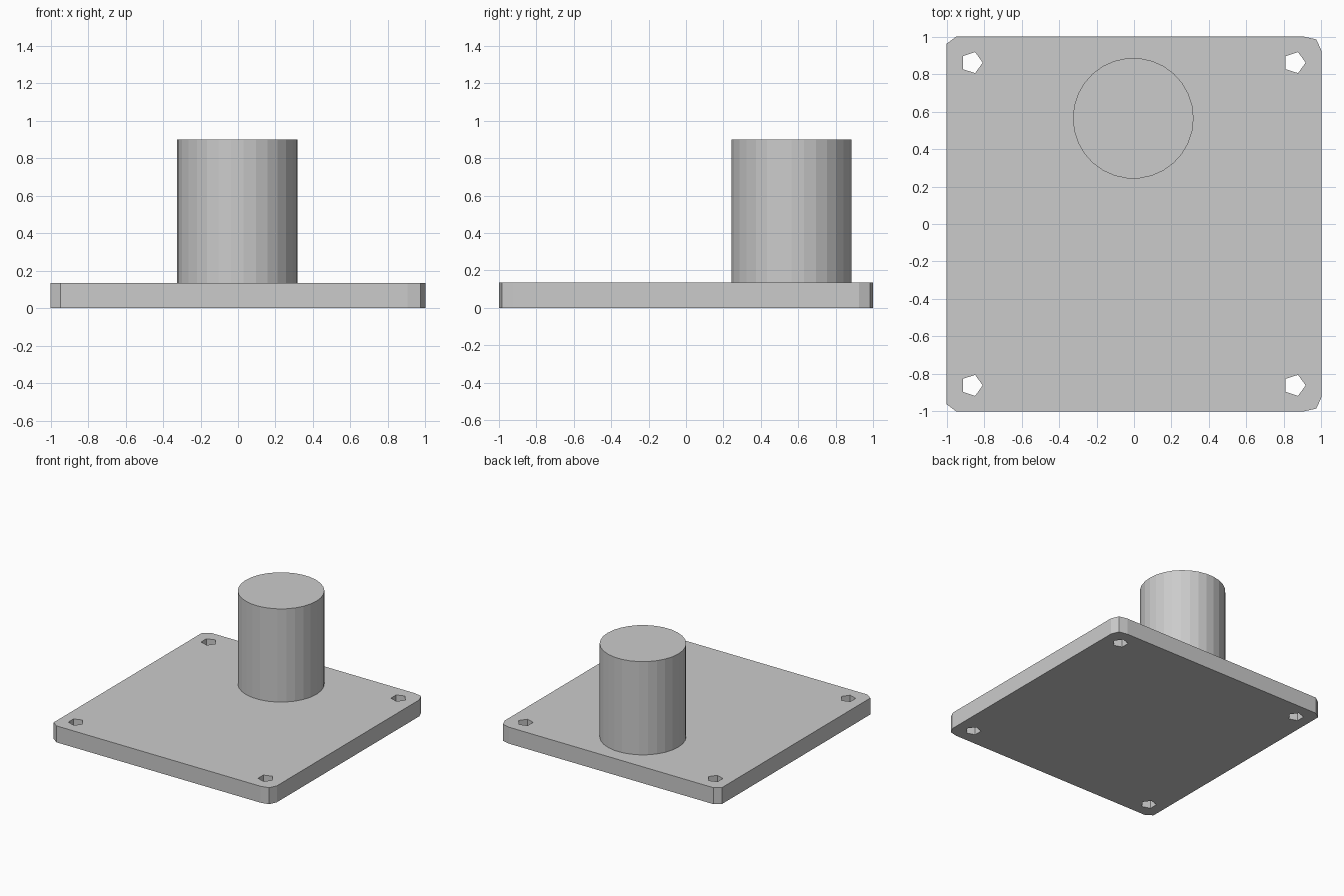
import bpy
import bmesh
from math import cos, sin, tau

cube = bpy.data.objects.get("Cube")
if cube:
    bpy.data.objects.remove(cube, do_unlink=True)

PLATE_TOP = 0.135
POST_TOP = 0.9

# Single grey material
grey = bpy.data.materials.new("grey")
grey.use_nodes = True
colour = (0.6, 0.6, 0.6, 1)
grey.diffuse_color = colour
grey.node_tree.nodes["Principled BSDF"].inputs["Base Color"].default_value = colour


def ring(cx, cy, radius, sides):
    """Regular polygon with one corner pointing to +x."""
    return [(cx + radius * cos(tau * i / sides), cy + radius * sin(tau * i / sides))
            for i in range(sides)]


def prism(name, loops, bottom, top):
    """Extrude an outline, with any further loops left open as holes."""
    bm = bmesh.new()
    edges = []
    for loop in loops:
        verts = [bm.verts.new((x, y, bottom)) for x, y in loop]
        edges += [bm.edges.new((a, b)) for a, b in zip(verts, verts[1:] + verts[:1])]
    bmesh.ops.triangle_fill(bm, edges=edges, use_beauty=True, normal=(0, 0, 1))
    raised = bmesh.ops.extrude_face_region(bm, geom=bm.faces[:], use_keep_orig=True)
    bmesh.ops.translate(bm, vec=(0, 0, top - bottom),
                        verts=[g for g in raised["geom"] if isinstance(g, bmesh.types.BMVert)])
    bmesh.ops.recalc_face_normals(bm, faces=bm.faces[:])
    bmesh.ops.dissolve_limit(bm, angle_limit=0.01, verts=bm.verts[:], edges=bm.edges[:])
    mesh = bpy.data.meshes.new(name)
    bm.to_mesh(mesh)
    bm.free()
    mesh.materials.append(grey)
    obj = bpy.data.objects.new(name, mesh)
    bpy.context.collection.objects.link(obj)
    return obj


# Base plate: back half of the outline mirrored to the front, five-sided bolt holes
back = [(1, 0.925), (0.973, 0.985), (0.905, 1), (-0.948, 1), (-1, 0.962)]
outline = back + [(x, -y) for x, y in reversed(back)]
holes = [ring(x, y, 0.059, 5) for x in (-0.866, 0.857) for y in (-0.861, 0.861)]
prism("base_plate", [outline] + holes, 0, PLATE_TOP)

# Faceted round post near the back edge
prism("post", [ring(-0.004, 0.564, 0.322, 30)], PLATE_TOP - 0.01, POST_TOP)
